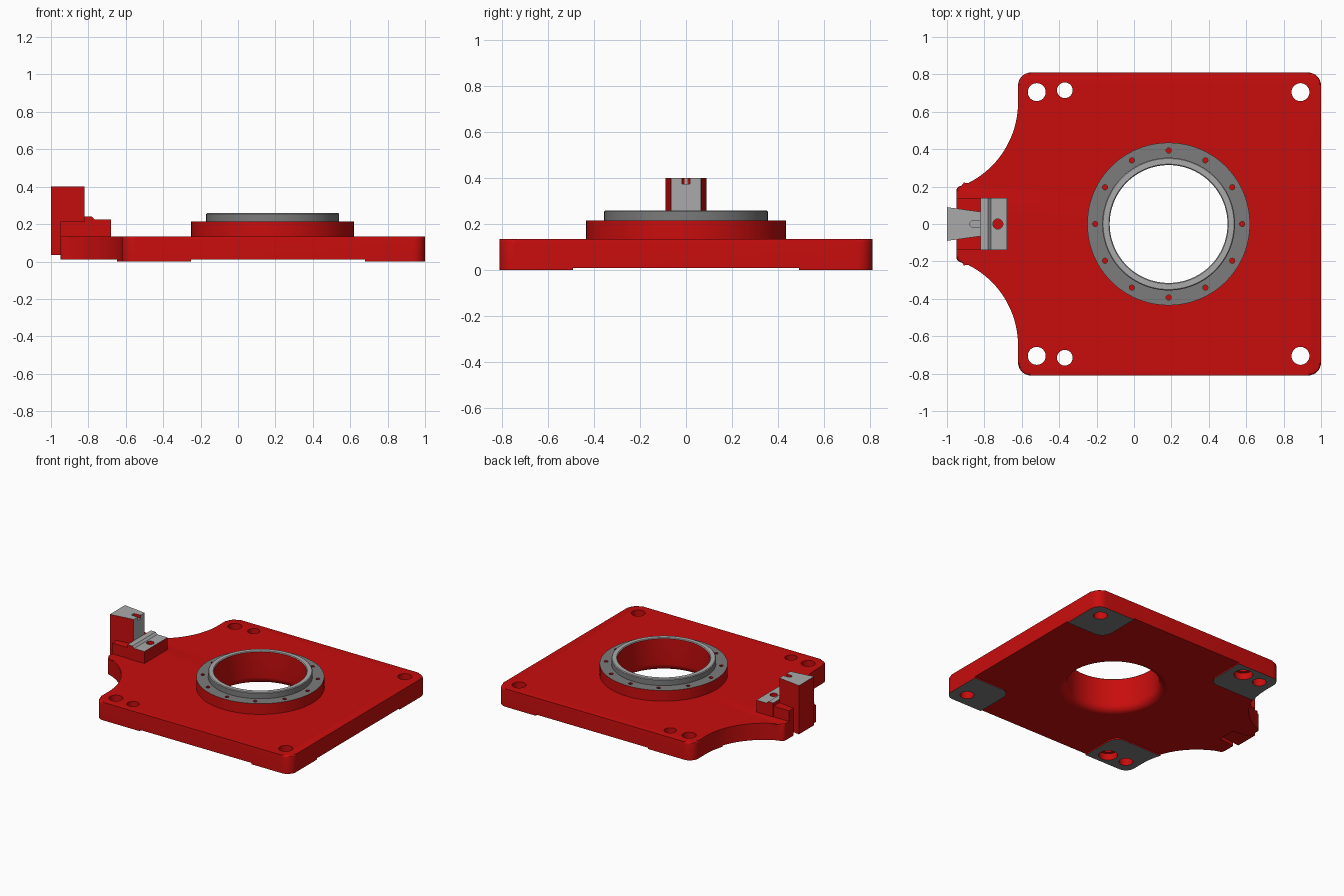
import bpy, bmesh
from math import cos, sin, pi, radians, hypot

if "Cube" in bpy.data.objects:
    bpy.data.objects.remove(bpy.data.objects["Cube"])


def material(name, rgb):
    m = bpy.data.materials.new(name)
    m.use_nodes = True
    m.diffuse_color = (*rgb, 1)
    m.node_tree.nodes["Principled BSDF"].inputs["Base Color"].default_value = (*rgb, 1)
    return m


MATS = [material("red paint", (0.58, 0.004, 0.004)),
        material("light machined steel", (0.4, 0.4, 0.4)),
        material("dark machined steel", (0.2, 0.2, 0.2))]
RED, LIGHT, DARK = 0, 1, 2
HUB_X = 0.185


def arc(cx, cy, r, a0, a1, n=8):
    return [(cx + r * cos(radians(a0 + (a1 - a0) * i / n)),
             cy + r * sin(radians(a0 + (a1 - a0) * i / n))) for i in range(n + 1)]


def circle(cx, cy, r, n=32):
    return arc(cx, cy, r, 0, 360, n)[:-1]


def rounded_rect(x0, x1, y0, y1, r):
    return (arc(x1 - r, y1 - r, r, 0, 90) + arc(x0 + r, y1 - r, r, 90, 180)
            + arc(x0 + r, y0 + r, r, 180, 270) + arc(x1 - r, y0 + r, r, 270, 360))


def prisms(name, items, bevel=0):
    """Object made of upright prisms, each given as (outline, bottom, top)."""
    bm = bmesh.new()
    for outline, z0, z1 in items:
        low = [bm.verts.new((x, y, z0)) for x, y in outline]
        high = [bm.verts.new((x, y, z1)) for x, y in outline]
        bm.faces.new(low)
        top = bm.faces.new(high)
        for i in range(len(low)):
            j = (i + 1) % len(low)
            bm.faces.new((low[i], low[j], high[j], high[i]))
        if bevel:
            bmesh.ops.bevel(bm, geom=list(top.edges), offset=bevel, segments=3,
                            profile=0.5, affect='EDGES')
    return finish_mesh(name, bm)


def finish_mesh(name, bm):
    bmesh.ops.recalc_face_normals(bm, faces=bm.faces)
    me = bpy.data.meshes.new(name)
    bm.to_mesh(me)
    bm.free()
    ob = bpy.data.objects.new(name, me)
    bpy.context.collection.objects.link(ob)
    for m in MATS:
        me.materials.append(m)
    return ob


def activate(ob):
    bpy.ops.object.select_all(action='DESELECT')
    ob.select_set(True)
    bpy.context.view_layer.objects.active = ob


def boolean(ob, cutter, operation='DIFFERENCE'):
    mod = ob.modifiers.new("cut", 'BOOLEAN')
    mod.operation, mod.object, mod.solver = operation, cutter, 'EXACT'
    activate(ob)
    bpy.ops.object.modifier_apply(modifier=mod.name)
    bpy.data.objects.remove(cutter)


def finish(ob, rule=lambda c, n: RED):
    for p in ob.data.polygons:
        p.material_index = rule(p.center, p.normal)
    activate(ob)
    bpy.ops.object.shade_smooth_by_angle(angle=radians(30))


# Base plate outline: rounded square with a tongue between two concave arcs
half = (arc(0.93, 0.74, 0.07, 0, 90) + arc(-0.55, 0.74, 0.07, 90, 180)
        + arc(-1.102, 0.65, 0.482, 0, -66, 24) + arc(-0.92, 0.175, 0.03, 110, 180, 5))
outline = half + [(x, -y) for x, y in reversed(half)]
dovetail = [(-1, -0.09), (-0.82, -0.065), (-0.82, 0.065), (-1, 0.09)]


def corner_holes():
    items = []
    for s in (1, -1):
        for x, y, r in ((-0.52, 0.705, 0.048), (0.89, 0.705, 0.048), (-0.37, 0.715, 0.042)):
            items.append((circle(x, s * y, r), -0.1, 0.3))
    return prisms("hole_cutter", items)


def counterbores():
    return prisms("counterbore_cutter",
                  [(circle(-0.37, s * 0.715, 0.065), -0.1, 0.05) for s in (1, -1)])


plate = prisms("base_plate", [(outline, 0.01, 0.135)], bevel=0.012)
boolean(plate, corner_holes())
boolean(plate, counterbores())
boolean(plate, prisms("bore_cutter", [(circle(HUB_X, 0, 0.37, 96), -0.1, 0.3),
                                      (dovetail, -0.1, 0.3)]))
finish(plate)

# Machined foot pads under the four corners
pads = prisms("foot_pads", [(outline, 0, 0.0101)])
boolean(pads, prisms("pad_limits", [
    (rounded_rect(x0, x1, y0, y1, 0.08), -0.1, 0.1)
    for x0, x1 in ((-0.9, -0.25), (0.68, 1.2))
    for y0, y1 in ((0.49, 1.1), (-1.1, -0.49))]), 'INTERSECT')
boolean(pads, corner_holes())
boolean(pads, counterbores())
finish(pads, lambda c, n: DARK if n.z < -0.9 else RED)

# Hub: turned profile with flared lower bore and a raised inner ring
profile = arc(0.37, 0.065, 0.055, 270, 180) + [
    (0.315, 0.255), (0.32, 0.26), (0.35, 0.26), (0.355, 0.255), (0.355, 0.215),
    (0.435, 0.215), (0.435, 0.13), (0.37, 0.13)]
bm = bmesh.new()
N = 96
rings = [[bm.verts.new((HUB_X + r * cos(2 * pi * k / N), r * sin(2 * pi * k / N), z))
          for r, z in profile] for k in range(N)]
for k in range(N):
    a, b = rings[k], rings[(k + 1) % N]
    for i in range(len(profile)):
        j = (i + 1) % len(profile)
        bm.faces.new((a[i], b[i], b[j], a[j]))
hub = finish_mesh("hub", bm)
boolean(hub, prisms("bolt_hole_cutter", [
    (circle(HUB_X + 0.393 * cos(k * pi / 6), 0.393 * sin(k * pi / 6), 0.014, 12), 0.15, 0.3)
    for k in range(12)]))


def hub_rule(c, n):
    radius = hypot(c.x - HUB_X, c.y)
    if c.z > 0.25 and n.z > 0.3:
        return LIGHT
    return DARK if c.z > 0.214 and radius > 0.33 else RED


finish(hub, hub_rule)

# Clamp body around the post on the tongue
body = prisms("clamp_body", [([(-0.95, -0.135), (-0.82, -0.135),
                               (-0.82, 0.135), (-0.95, 0.135)], 0.13, 0.215)])
boolean(body, prisms("post_cutter", [(dovetail, 0, 0.3)]))
finish(body)

# Clamp jaw: stepped block with a machined top and one bolt hole
side = [(-0.82, 0.13), (-0.68, 0.13), (-0.68, 0.225), (-0.765, 0.225),
        (-0.78, 0.24), (-0.82, 0.24)]
bm = bmesh.new()
face = bm.faces.new([bm.verts.new((x, -0.138, z)) for x, z in side])
new = bmesh.ops.extrude_face_region(bm, geom=[face])["geom"]
bmesh.ops.translate(bm, vec=(0, 0.276, 0),
                    verts=[v for v in new if isinstance(v, bmesh.types.BMVert)])
jaw = finish_mesh("clamp_jaw", bm)
boolean(jaw, prisms("jaw_hole_cutter", [(circle(-0.728, 0, 0.027), 0.16, 0.4)]))
finish(jaw, lambda c, n: LIGHT if n.z > 0.5 and c.z > 0.2 else RED)

# Upright dovetail post with a rounded key slot in its top
post = prisms("dovetail_post", [(dovetail, 0.035, 0.4)])
slot = arc(-0.86, 0, 0.017, 90, 270) + [(-0.7, -0.017), (-0.7, 0.017)]
boolean(post, prisms("slot_cutter", [(slot, 0.375, 0.5)]))
finish(post, lambda c, n: LIGHT if n.z > 0.5 or n.x > 0.9 else RED)
